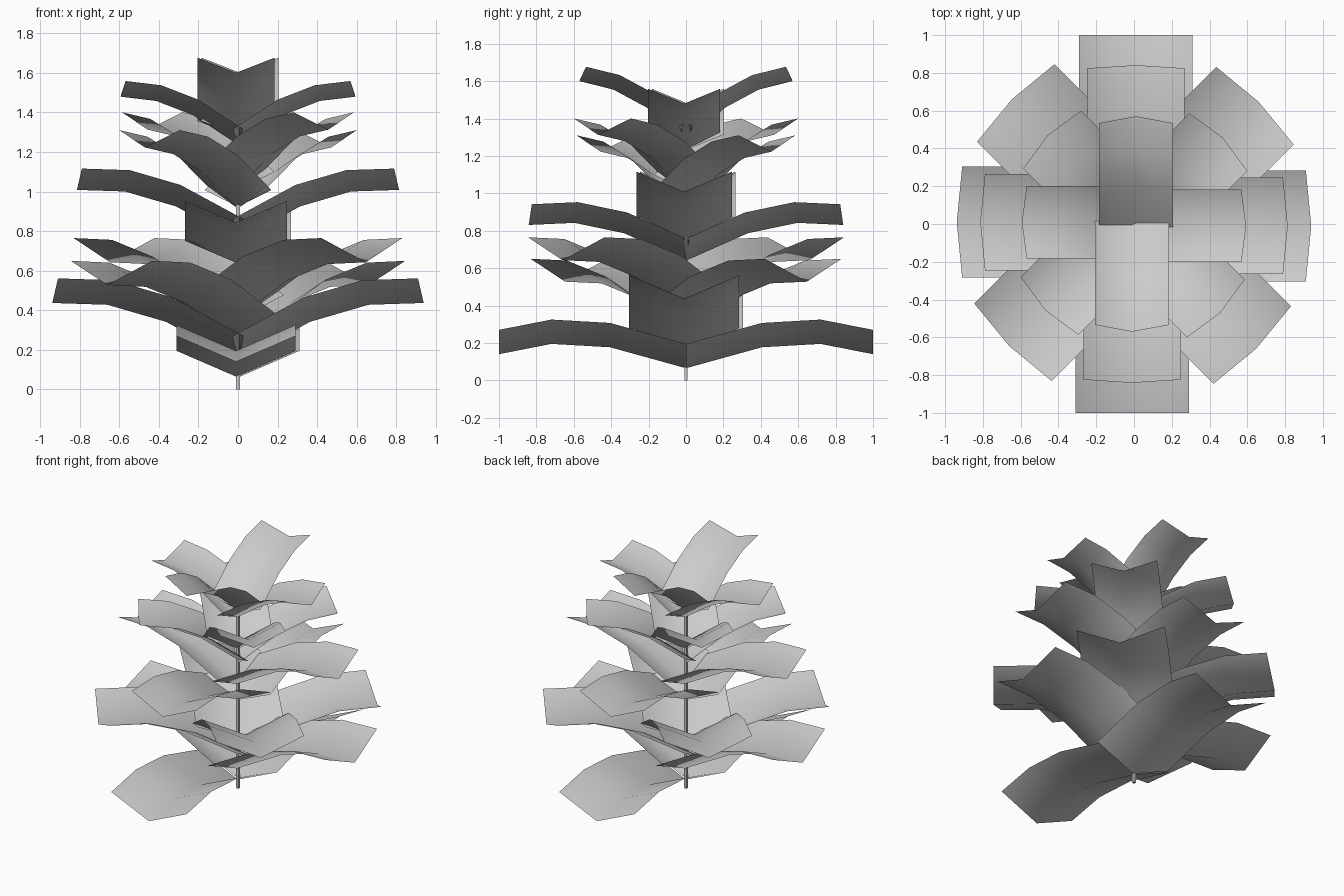
import bpy, math
from mathutils import Matrix, Vector

if "Cube" in bpy.data.objects:
    bpy.data.objects.remove(bpy.data.objects["Cube"])

# midrib profile of a unit leaf (outward, up), with folded half width and fold height
MIDRIB = [(0, 0), (0.406, 0.112), (0.72, 0.13), (1.0, 0.075)]
HALF_W, FOLD, SHIFT = 0.30, 0.13, 0.01


def leaf(name, yaw, base, pitch, size):
    """V-folded arching leaf card growing out from the stem."""
    tilt = Matrix.Rotation(math.radians(-pitch), 4, 'Y')
    turn = Matrix.Rotation(math.radians(yaw), 4, 'Z')
    verts = []
    for r, h in MIDRIB:
        for side in (-1, 0, 1):
            p = Vector((r, side * HALF_W, h + FOLD * abs(side))) * size
            p = tilt @ p
            p.y -= SHIFT
            p = turn @ p
            p.z += base
            verts.append(p)
    faces = []
    for i in range(len(MIDRIB) - 1):
        for j in range(2):
            a = i * 3 + j
            faces.append((a, a + 3, a + 4, a + 1))
    me = bpy.data.meshes.new(name)
    me.from_pydata(verts, [], faces)
    me.shade_smooth()
    ob = bpy.data.objects.new(name, me)
    bpy.context.collection.objects.link(ob)


# opposite leaf pairs up the stem: name, yaw, base height, pitch, size
PAIRS = [
    ("bottom_leaf_y", 90, 0.065, 0, 1.0),
    ("bottom_leaf_x", 0, 0.145, 13, 0.98),
    ("lower_diagonal_leaf_a", 45, 0.24, 13, 0.965),
    ("lower_diagonal_leaf_b", 135, 0.355, 13, 0.965),
    ("middle_leaf_y", 90, 0.64, 8.5, 0.86),
    ("middle_leaf_x", 0, 0.755, 13, 0.85),
    ("upper_diagonal_leaf_a", 45, 0.92, 20.5, 0.72),
    ("upper_diagonal_leaf_b", 135, 1.01, 20.5, 0.72),
    ("top_leaf_x", 0, 1.236, 18, 0.64),
    ("top_leaf_y", 90, 1.28, 25, 0.652),
]
for name, yaw, base, pitch, size in PAIRS:
    for k in range(2):
        leaf(f"{name}_{k + 1}", yaw + 180 * k, base, pitch, size)

# thin square stem
bpy.ops.mesh.primitive_cube_add(size=1, location=(0, 0, 0.64))
stem = bpy.context.object
stem.name = "stem"
stem.scale = (0.018, 0.018, 1.28)
